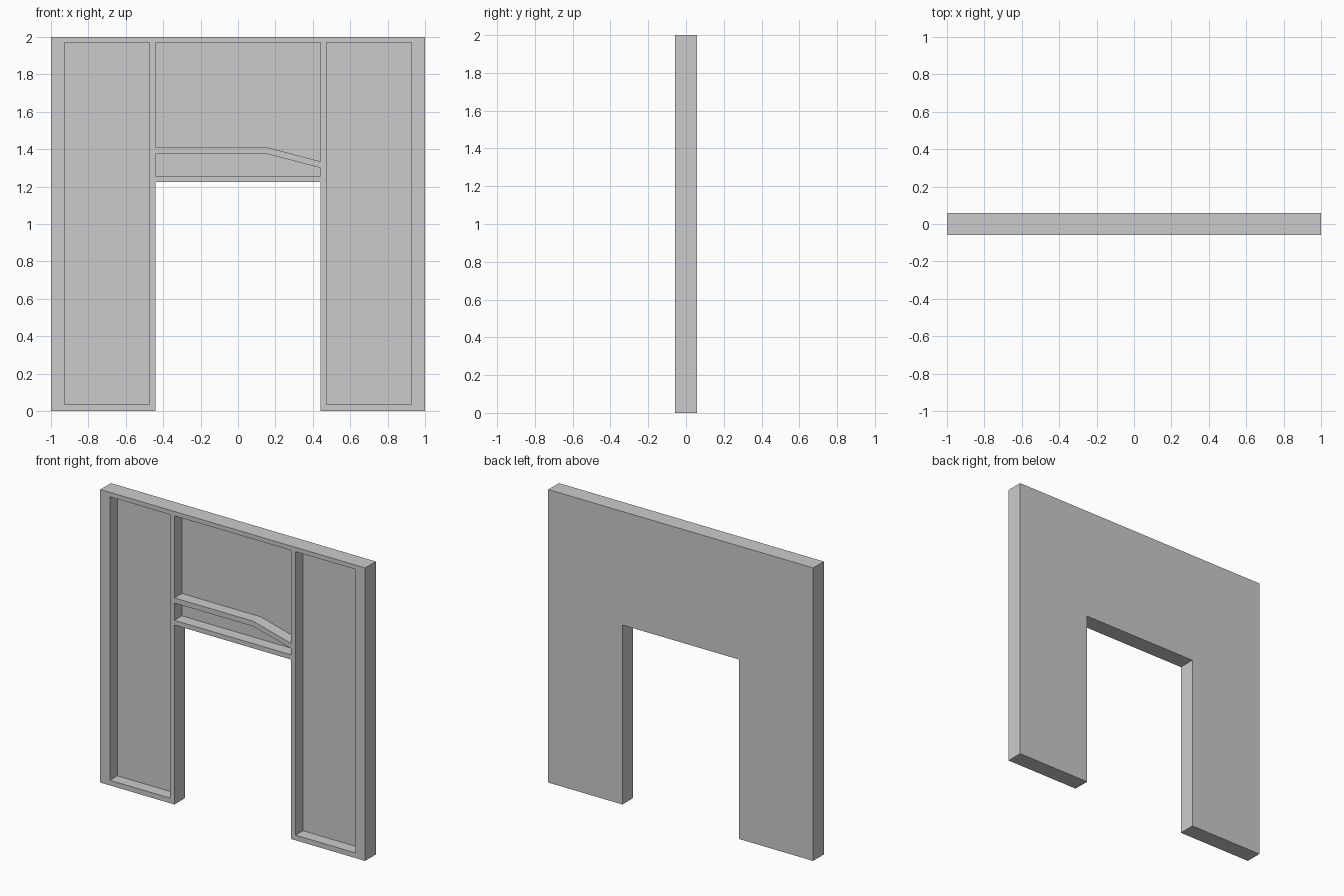
import bpy
import bmesh

if "Cube" in bpy.data.objects:
    bpy.data.objects.remove(bpy.data.objects["Cube"])

HALF_T = 0.0575   # half the wall thickness
DEPTH = 0.08      # how deep the front recesses go


def prism(name, outlines, y0, y1):
    """Extrude closed x-z outlines from y0 to y1 into one mesh object."""
    bm = bmesh.new()
    for pts in outlines:
        face = bm.faces.new([bm.verts.new((x, y0, z)) for x, z in pts])
        ext = bmesh.ops.extrude_face_region(bm, geom=[face])["geom"]
        verts = [v for v in ext if isinstance(v, bmesh.types.BMVert)]
        bmesh.ops.translate(bm, verts=verts, vec=(0, y1 - y0, 0))
    bmesh.ops.recalc_face_normals(bm, faces=bm.faces)
    mesh = bpy.data.meshes.new(name)
    bm.to_mesh(mesh)
    bm.free()
    obj = bpy.data.objects.new(name, mesh)
    bpy.context.collection.objects.link(obj)
    return obj


def rect(x0, x1, z0, z1):
    return [(x0, z0), (x1, z0), (x1, z1), (x0, z1)]


# Wall slab with doorway
wall = prism("doorway_wall", [[
    (-1, 0), (-0.44, 0), (-0.44, 1.225), (0.44, 1.225),
    (0.44, 0), (1, 0), (1, 2), (-1, 2)]], -HALF_T, HALF_T)

# Recesses: two side bays, upper panel and lintel strip under the bent rail
recesses = prism("recess_cutter", [
    rect(-0.927, -0.474, 0.035, 1.97),
    rect(0.474, 0.927, 0.035, 1.97),
    [(-0.44, 1.41), (0.155, 1.41), (0.44, 1.335), (0.44, 1.97), (-0.44, 1.97)],
    [(-0.44, 1.257), (0.44, 1.257), (0.44, 1.30), (0.155, 1.375), (-0.44, 1.375)],
], -HALF_T - 0.05, -HALF_T + DEPTH)
recesses.hide_render = True

# Carve the recesses into the front, then drop the cutter
cut = wall.modifiers.new("recesses", 'BOOLEAN')
cut.operation = 'DIFFERENCE'
cut.solver = 'EXACT'
cut.object = recesses
bpy.context.view_layer.objects.active = wall
bpy.ops.object.modifier_apply(modifier=cut.name)
bpy.data.objects.remove(recesses)
